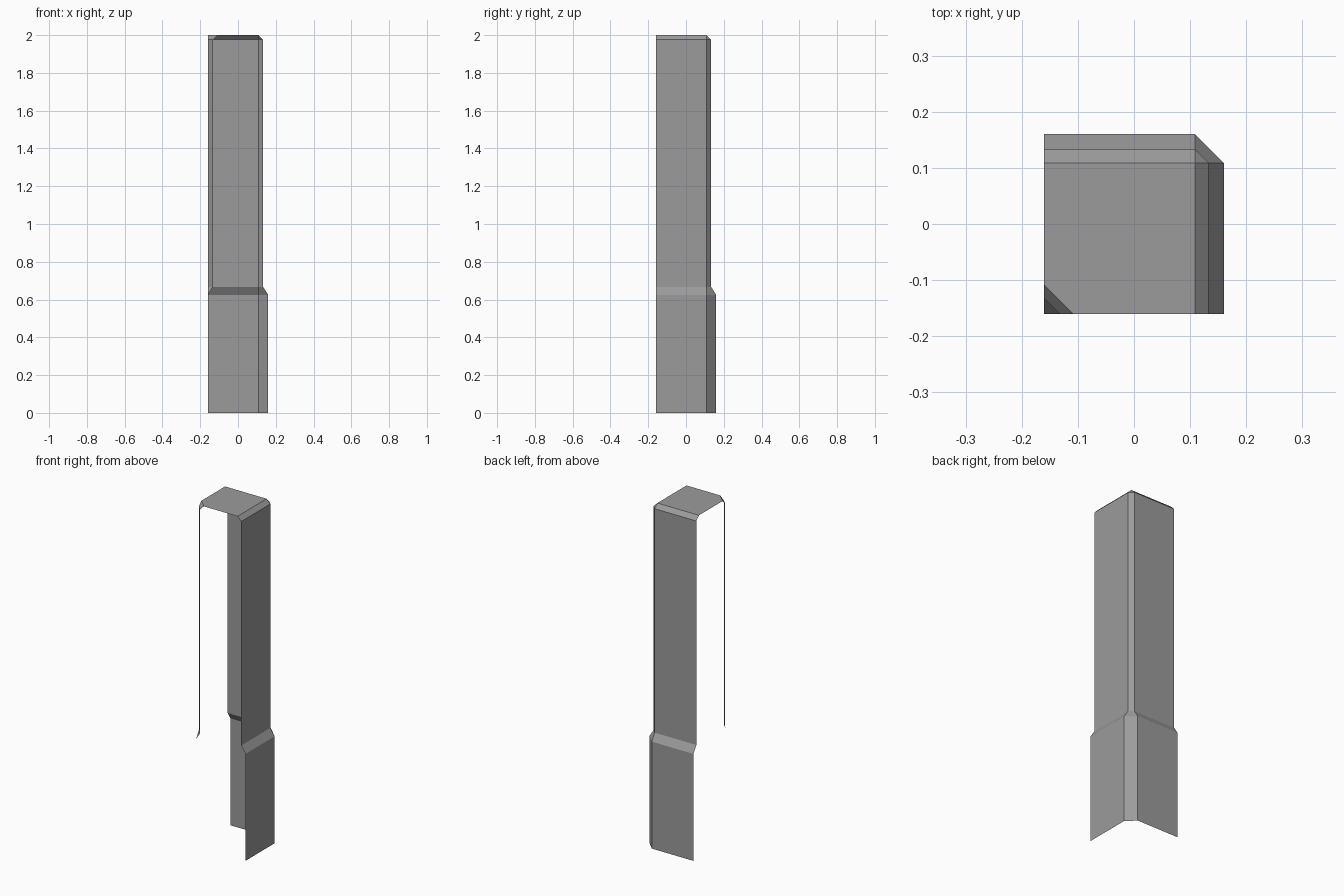
import bpy
import bmesh

if "Cube" in bpy.data.objects:
    bpy.data.objects.remove(bpy.data.objects["Cube"])

W = 0.16      # half width of the footprint
C = 0.109     # where the corner chamfer starts

# (height, outward offset of the walls) from base to cap
LEVELS = [(0.0, 0.16), (0.625, 0.16), (0.667, 0.133), (1.976, 0.133), (2.0, C)]


def loft(bm, rings):
    """Join successive open rings of points with faces."""
    verts = [[bm.verts.new(p) for p in ring] for ring in rings]
    for a, b in zip(verts, verts[1:]):
        for i in range(len(a) - 1):
            bm.faces.new((a[i], a[i + 1], b[i + 1], b[i]))


def finish(name, bm, grey):
    bmesh.ops.remove_doubles(bm, verts=bm.verts, dist=1e-4)
    bmesh.ops.dissolve_degenerate(bm, edges=bm.edges, dist=1e-4)
    mesh = bpy.data.meshes.new(name)
    bm.to_mesh(mesh)
    bm.free()
    mat = bpy.data.materials.new("dark_grey")
    mat.diffuse_color = (grey, grey, grey, 1.0)
    mat.use_nodes = True
    mat.node_tree.nodes["Principled BSDF"].inputs["Base Color"].default_value = mat.diffuse_color
    mesh.materials.append(mat)
    obj = bpy.data.objects.new(name, mesh)
    bpy.context.collection.objects.link(obj)
    return obj


# Corner pillar shell: right wall, chamfer and back wall, open on two sides
bm = bmesh.new()
loft(bm, [[(d, -W, z), (d, C, z), (C, d, z), (-W, d, z)] for z, d in LEVELS])

# Narrow chamfer in the opposite corner, tapering to a point at the base flare
loft(bm, [[(-W, -d, z), (-d, -W, z)] for z, d in LEVELS[1:]])

# Flat top cap
cap = [(C, -W), (C, C), (-W, C), (-W, -C), (-C, -W)]
bm.faces.new([bm.verts.new((x, y, 2.0)) for x, y in cap])

finish("corner_pillar", bm, 0.33)
